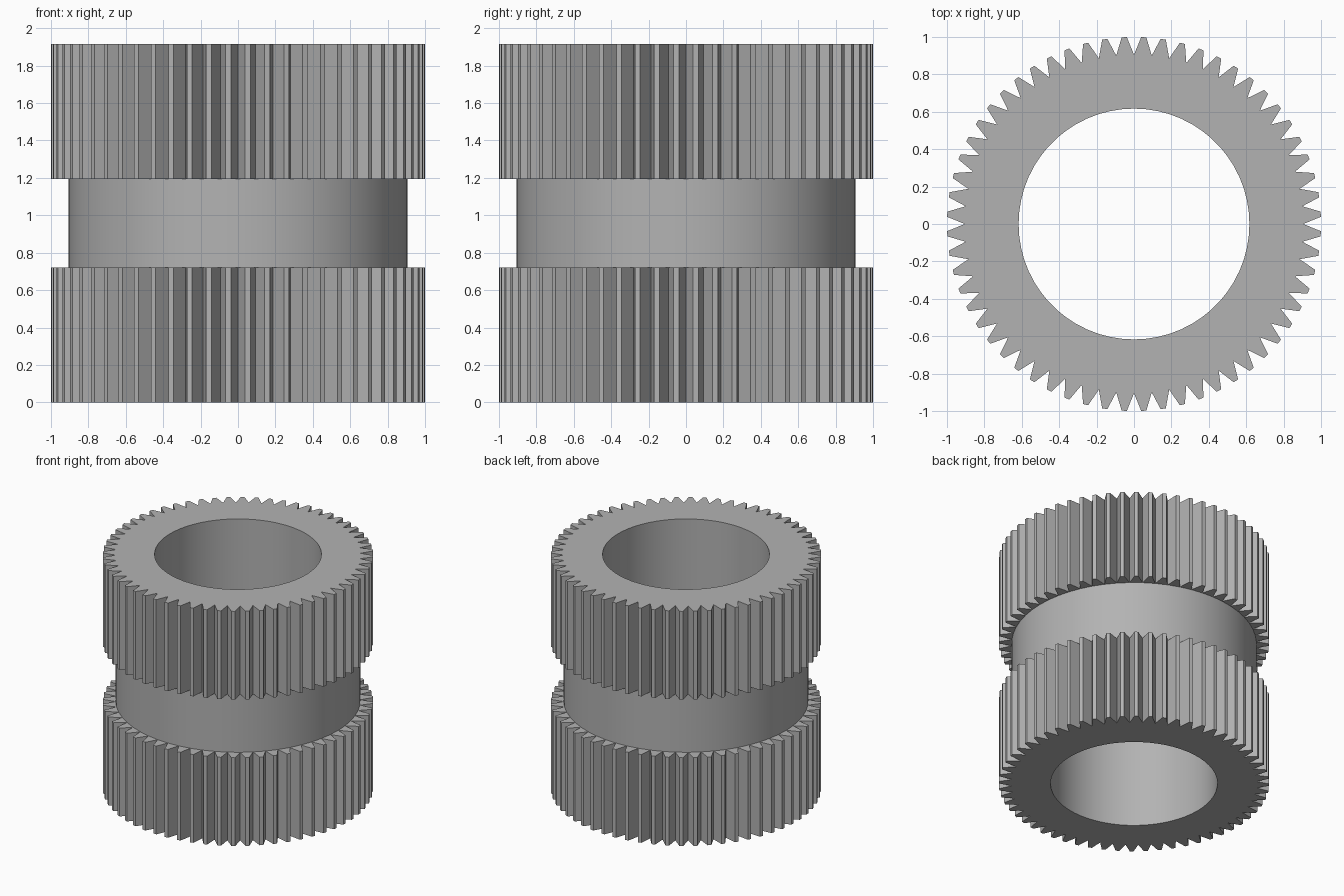
import bpy, bmesh
from math import sin, cos, radians

TEETH = 60
STEP = 360 / TEETH
BORE_R, ROOT_R, TIP_R = 0.617, 0.905, 1.0
TIP_HALF = 0.8            # half the tip width, in degrees
Z_LOW, Z_HIGH, Z_TOP = 0.72, 1.195, 1.915

if "Cube" in bpy.data.objects:
    bpy.data.objects.remove(bpy.data.objects["Cube"], do_unlink=True)

steel = bpy.data.materials.new("grey steel")
steel.use_nodes = True
grey = (0.45, 0.45, 0.45, 1)
steel.diffuse_color = grey
steel.node_tree.nodes["Principled BSDF"].inputs["Base Color"].default_value = grey


def polar(r, deg, z):
    return (r * cos(radians(deg)), r * sin(radians(deg)), z)


def ring_section(name, z0, z1, toothed, outer_end=None):
    """Ring with a bore; the outer end is closed, the inner end only under the teeth."""
    bm = bmesh.new()

    def face(points):
        bm.faces.new([bm.verts.new(p) for p in points])

    def wall(a, b):
        face([polar(*a, z0), polar(*b, z0), polar(*b, z1), polar(*a, z1)])

    for i in range(TEETH):
        a, b = i * STEP, (i + 1) * STEP
        mid = (a + b) / 2
        outline = [(ROOT_R, a), (ROOT_R, b)]
        if toothed:
            outline[1:1] = [(TIP_R, mid - TIP_HALF), (TIP_R, mid + TIP_HALF)]
        # outer flanks and bore wall
        for p, q in zip(outline, outline[1:]):
            wall(p, q)
        wall((BORE_R, b), (BORE_R, a))
        # end faces
        if toothed:
            for z in (z0, z1):
                flip = -1 if z == z0 else 1
                face([polar(*p, z) for p in outline][::flip])
                if z == outer_end:
                    ring = [(BORE_R, a), (ROOT_R, a), (ROOT_R, b), (BORE_R, b)]
                    face([polar(*p, z) for p in ring][::flip])

    bmesh.ops.remove_doubles(bm, verts=bm.verts, dist=0.0001)
    mesh = bpy.data.meshes.new(name)
    bm.to_mesh(mesh)
    bm.free()
    mesh.materials.append(steel)
    obj = bpy.data.objects.new(name, mesh)
    bpy.context.collection.objects.link(obj)
    # smooth round walls, crisp tooth edges
    bpy.ops.object.select_all(action='DESELECT')
    obj.select_set(True)
    bpy.context.view_layer.objects.active = obj
    bpy.ops.object.shade_smooth_by_angle(angle=radians(15))


ring_section("lower_gear", 0, Z_LOW, True, outer_end=0)
ring_section("collar", Z_LOW, Z_HIGH, False)
ring_section("upper_gear", Z_HIGH, Z_TOP, True, outer_end=Z_TOP)
